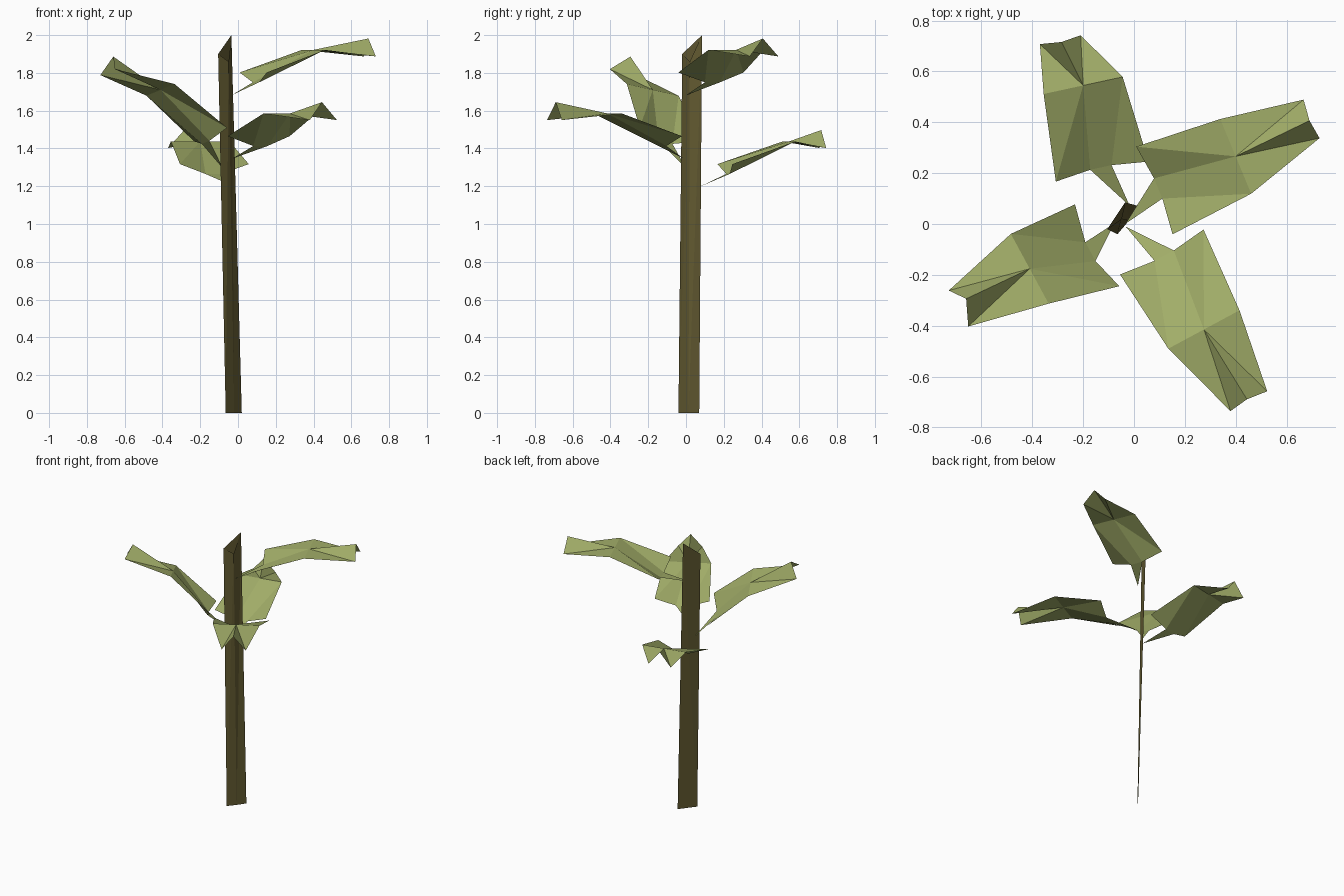
import bpy, math
from mathutils import Matrix, Vector

if "Cube" in bpy.data.objects:
    bpy.data.objects.remove(bpy.data.objects["Cube"])


def material(name, rgb):
    m = bpy.data.materials.new(name)
    m.diffuse_color = (*rgb, 1)
    m.use_nodes = True
    m.node_tree.nodes["Principled BSDF"].inputs["Base Color"].default_value = m.diffuse_color
    return m


def mesh_object(name, verts, faces, mat):
    me = bpy.data.meshes.new(name)
    me.from_pydata(verts, [], faces)
    me.materials.append(mat)
    ob = bpy.data.objects.new(name, me)
    bpy.context.collection.objects.link(ob)
    return ob


green = material("leaf_green", (0.36, 0.42, 0.14))
brown = material("stem_brown", (0.12, 0.10, 0.03))

# Stem: flat strip at the ground, opening to a slim three-sided tube at the slanted top
mesh_object("stem",
            [(-0.065, -0.04, 0), (0.02, 0.07, 0), (-0.02, 0.013, 0),
             (-0.105, -0.02, 1.9), (-0.035, 0.085, 2.0), (-0.05, 0.02, 1.86)],
            [(0, 1, 4), (0, 4, 3), (0, 3, 5), (0, 5, 2), (2, 5, 4), (2, 4, 1)], brown)


def leaf(name, centre, heading, pitch=0, roll=0, tip=0.332, shift=0.022):
    """Folded leaf: x along the leaf, y to its left, origin at the crease."""
    verts = [(-0.502, -0.079, -0.24)]                                  # stalk point
    verts += [(-0.33, y, -0.172) for y in (0.043, -0.043)]             # notches
    verts += [(-0.347, y, -0.12) for y in (0.185, -0.188)]             # rear lobes
    verts += [(0, y, 0) for y in (0.159, 0, -0.159)]                   # crease
    verts += [(tip, shift + 0.082, -0.035), (tip - 0.01, shift - 0.003, 0.06),
              (tip, shift - 0.082, -0.035)]                            # folded tip
    faces = [(0, 2, 1), (1, 2, 6), (3, 1, 6), (3, 6, 5), (2, 4, 7), (2, 7, 6),
             (5, 6, 8), (6, 9, 8), (6, 10, 9), (6, 7, 10)]
    ob = mesh_object(name, verts, faces, green)
    r = math.radians
    ob.data.transform(Matrix.Translation(centre)
                      @ Matrix.Rotation(r(heading), 4, 'Z')
                      @ Matrix.Rotation(r(-pitch), 4, 'Y')
                      @ Matrix.Rotation(r(roll), 4, 'X'))
    return ob


# Four leaves spiralling up the stem
leaf("leaf_top", (0.40, 0.266, 1.922), 22.5)
leaf("leaf_low_back", (-0.20, 0.545, 1.437), 102.2, tip=0.195, shift=0.05)
leaf("leaf_left", (-0.41, -0.176, 1.71), 204, pitch=21.5, roll=12)
leaf("leaf_front", (0.275, -0.415, 1.585), -61.7)
